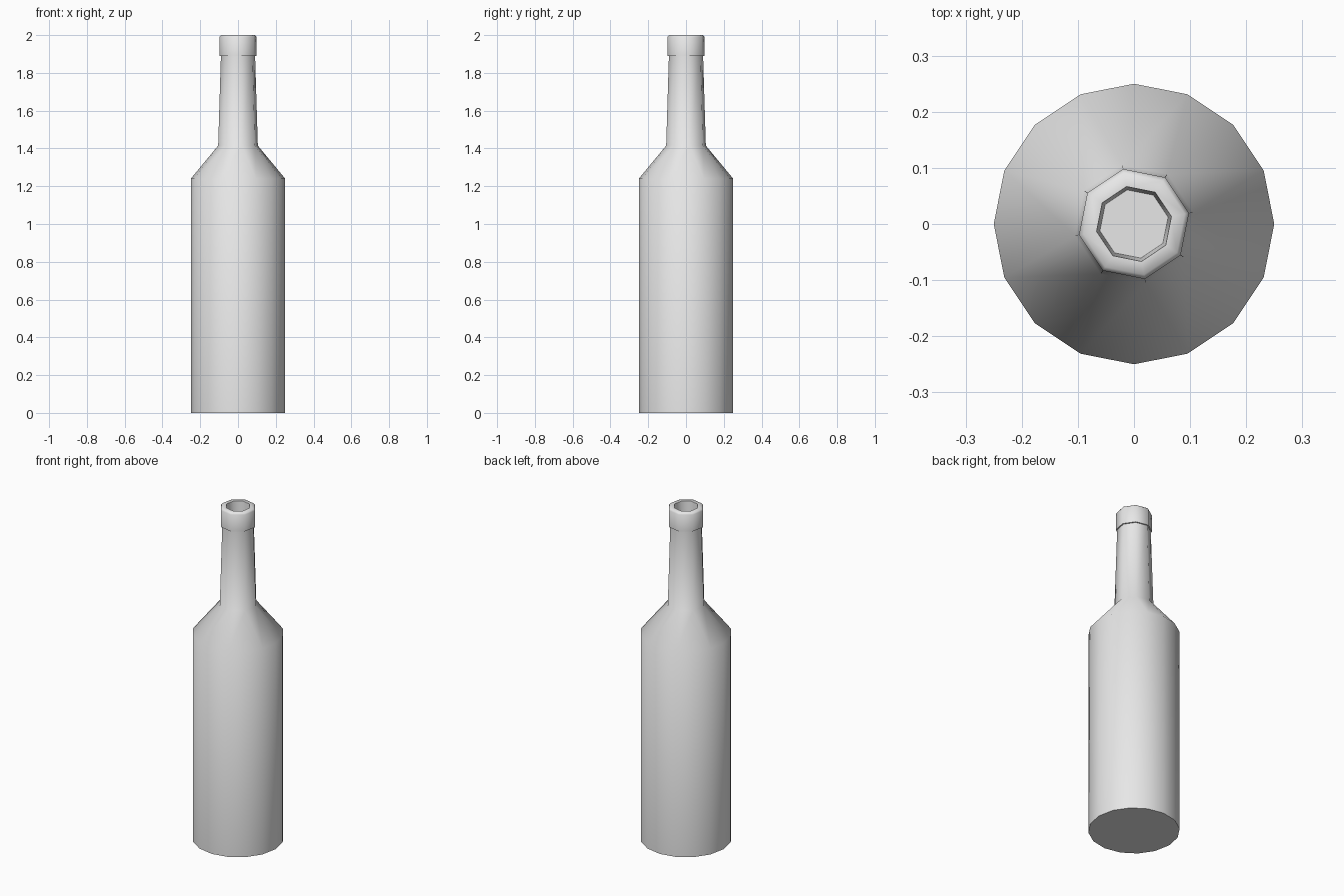
import bpy
import bmesh
from math import cos, sin, pi, radians

cube = bpy.data.objects.get("Cube")
if cube:
    bpy.data.objects.remove(cube, do_unlink=True)

# Single plain grey
grey = bpy.data.materials.new("plain grey")
grey.use_nodes = True
colour = (0.8, 0.8, 0.8, 1)
grey.diffuse_color = colour
grey.node_tree.nodes["Principled BSDF"].inputs["Base Color"].default_value = colour

TURN = pi / 16  # twist of the eight-sided neck against the sixteen-sided body


def ring(bm, sides, radius, z, turn=0.0):
    angles = [turn + 2 * pi * i / sides for i in range(sides)]
    return [bm.verts.new((radius * cos(a), radius * sin(a), z)) for a in angles]


def wall(bm, low, high):
    n = len(low)
    for i in range(n):
        j = (i + 1) % n
        bm.faces.new((low[i], low[j], high[j], high[i]))


def finish(bm, name):
    bmesh.ops.recalc_face_normals(bm, faces=bm.faces[:])
    mesh = bpy.data.meshes.new(name)
    bm.to_mesh(mesh)
    bm.free()
    mesh.materials.append(grey)
    obj = bpy.data.objects.new(name, mesh)
    bpy.context.collection.objects.link(obj)
    bpy.ops.object.select_all(action='DESELECT')
    obj.select_set(True)
    bpy.context.view_layer.objects.active = obj
    bpy.ops.object.shade_smooth_by_angle(angle=radians(60))


# Bottle: straight body, shoulder and tapered neck
bm = bmesh.new()
base = ring(bm, 16, 0.25, 0)
body_top = ring(bm, 16, 0.25, 1.24)
neck_base = ring(bm, 8, 0.107, 1.415, TURN)
neck_top = ring(bm, 8, 0.092, 1.9, TURN)
bm.faces.new(base[::-1])
wall(bm, base, body_top)
for i in range(8):
    # The shoulder alternates triangles and quads to halve the side count
    a, b, c = (body_top[(2 * i + k) % 16] for k in range(3))
    bm.faces.new((a, b, neck_base[i]))
    bm.faces.new((b, c, neck_base[(i + 1) % 8], neck_base[i]))
wall(bm, neck_base, neck_top)
bm.faces.new(neck_top)
finish(bm, "bottle")

# Lip: collar with chamfered rim and a shallow mouth
bm = bmesh.new()
profile = [(0.085, 1.89), (0.1, 1.89), (0.1, 1.99), (0.092, 2.0),
           (0.068, 2.0), (0.062, 1.91)]
rings = [ring(bm, 8, r, z, TURN) for r, z in profile]
for low, high in zip(rings, rings[1:]):
    wall(bm, low, high)
bm.faces.new(rings[-1])
bm.faces.new(rings[0][::-1])
finish(bm, "lip")
